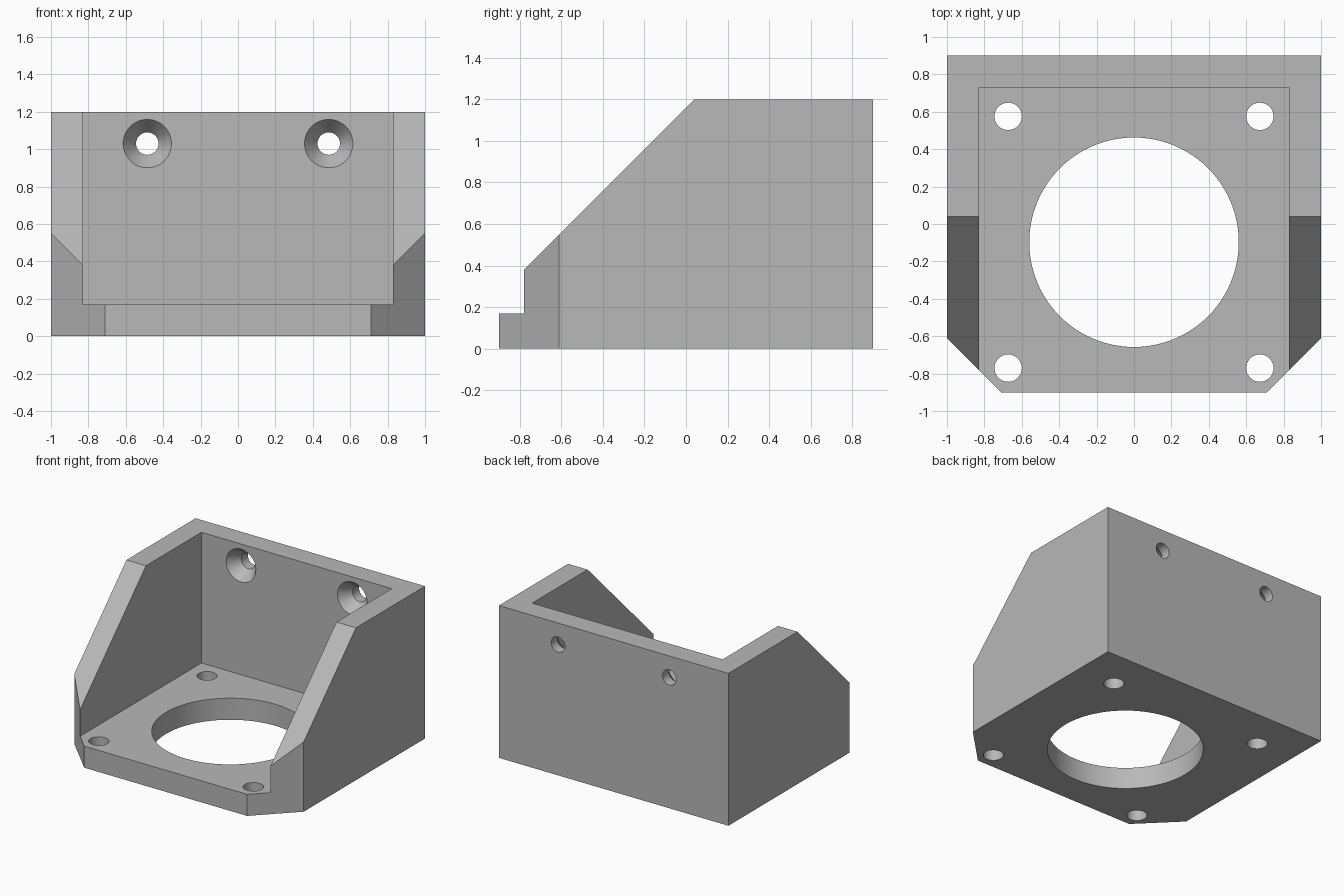
import bpy
import bmesh
from math import radians
from mathutils import Matrix, Vector

cube = bpy.data.objects.get("Cube")
if cube:
    bpy.data.objects.remove(cube, do_unlink=True)

grey = bpy.data.materials.new("plain grey")
grey.use_nodes = True
GREY = (0.48, 0.48, 0.48, 1)
grey.diffuse_color = GREY
grey.node_tree.nodes["Principled BSDF"].inputs["Base Color"].default_value = GREY

WIDTH, DEPTH, HEIGHT = 2.0, 1.8, 1.2
WALL = 0.17
HOLE_Y = -0.0975       # centre of the motor hole pattern
BOLT = 0.673           # half spacing of the base bolts


def make_object(name, bm):
    bmesh.ops.recalc_face_normals(bm, faces=bm.faces)
    mesh = bpy.data.meshes.new(name)
    bm.to_mesh(mesh)
    bm.free()
    mesh.materials.append(grey)
    obj = bpy.data.objects.new(name, mesh)
    bpy.context.collection.objects.link(obj)
    return obj


def prism(name, points, offset):
    """Extrude a closed outline along an offset."""
    bm = bmesh.new()
    face = bm.faces.new([bm.verts.new(p) for p in points])
    result = bmesh.ops.extrude_face_region(bm, geom=[face])
    verts = [v for v in result["geom"] if isinstance(v, bmesh.types.BMVert)]
    bmesh.ops.translate(bm, verts=verts, vec=offset)
    return make_object(name, bm)


def rod(name, centre, r1, r2, length, along_y=False, segments=48):
    """Cylinder or cone along z, or along y with r1 on the front end."""
    turn = Matrix.Rotation(radians(-90), 4, "X") if along_y else Matrix()
    bm = bmesh.new()
    bmesh.ops.create_cone(bm, cap_ends=True, segments=segments, radius1=r1,
                          radius2=r2, depth=length,
                          matrix=Matrix.Translation(Vector(centre)) @ turn)
    return make_object(name, bm)


# Bracket block with the sloping front
x, y = WIDTH / 2, DEPTH / 2
side = [(-y, 0), (y, 0), (y, HEIGHT), (0.04, HEIGHT), (-y, 0.26)]
bracket = prism("motor_bracket", [(-x, a, b) for a, b in side], (WIDTH, 0, 0))

# Pocket that leaves the base, two side walls and the back wall
inner = x - WALL
pocket = [(-inner, -2, WALL), (inner, -2, WALL),
          (inner, y - WALL, WALL), (-inner, y - WALL, WALL)]
cutters = [prism("pocket_cutter", pocket, (0, 0, 2))]

# Large round opening in the base
cutters.append(rod("opening_cutter", (0, HOLE_Y, 0), 0.56, 0.56, 1, segments=96))

for s in (-1, 1):
    # Chamfered front corners
    corner = [(s * 0.51, -1.1, -1), (s * 1.2, -1.1, -1), (s * 1.2, -0.41, -1)]
    cutters.append(prism("corner_cutter", corner, (0, 0, 3)))
    # Base bolt holes
    for t in (-1, 1):
        cutters.append(rod("bolt_cutter", (s * BOLT, HOLE_Y + t * BOLT, 0),
                           0.073, 0.073, 1))
    # Countersunk screw holes in the back wall
    screw_x, screw_z, face_y = s * 0.485, 1.03, y - WALL
    cutters.append(rod("screw_cutter", (screw_x, face_y + 0.1, screw_z),
                       0.06, 0.06, 0.5, along_y=True))
    cutters.append(rod("countersink_cutter", (screw_x, face_y + 0.025, screw_z),
                       0.16, 0.06, 0.13, along_y=True))

# Cut everything out of the block
bpy.ops.object.select_all(action="DESELECT")
bracket.select_set(True)
bpy.context.view_layer.objects.active = bracket
for cutter in cutters:
    cutter.hide_render = True
    mod = bracket.modifiers.new(cutter.name, "BOOLEAN")
    mod.operation = "DIFFERENCE"
    mod.solver = "EXACT"
    mod.object = cutter
    bpy.ops.object.modifier_apply(modifier=mod.name)
    bpy.data.objects.remove(cutter, do_unlink=True)

bpy.ops.object.shade_smooth_by_angle(angle=radians(25))
